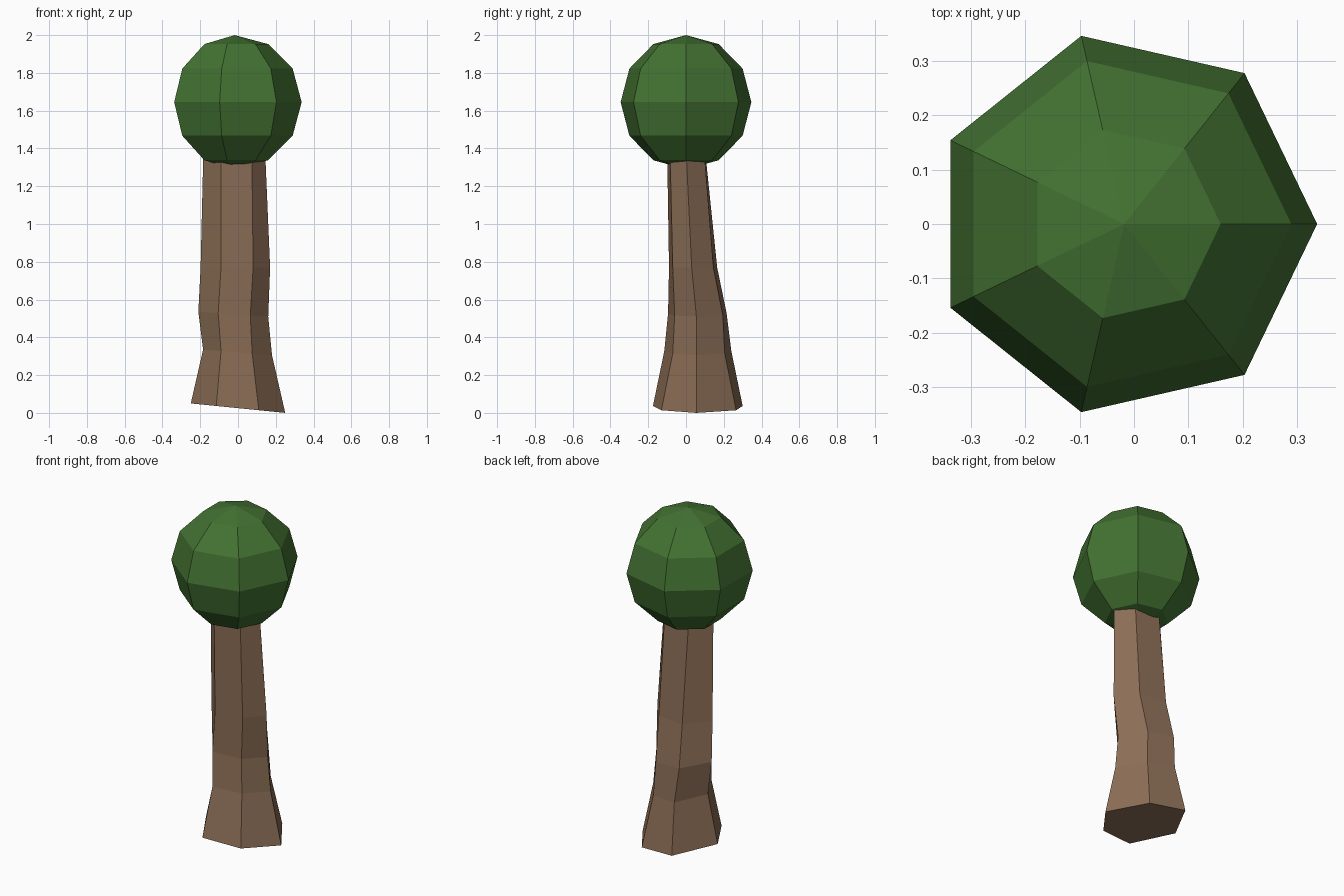
import bpy
import bmesh
import math

if "Cube" in bpy.data.objects:
    bpy.data.objects.remove(bpy.data.objects["Cube"], do_unlink=True)


def make_material(name, rgb):
    mat = bpy.data.materials.new(name)
    mat.use_nodes = True
    colour = (*rgb, 1.0)
    mat.diffuse_color = colour
    mat.node_tree.nodes["Principled BSDF"].inputs["Base Color"].default_value = colour
    return mat


def loft(name, rings, material, bottom=None, top=None):
    """Skin rings of points from bottom to top; ends close with a pole or a flat cap."""
    bm = bmesh.new()
    loops = [[bm.verts.new(point) for point in ring] for ring in rings]
    count = len(loops[0])
    for low, high in zip(loops, loops[1:]):
        for i in range(count):
            j = (i + 1) % count
            bm.faces.new((low[i], low[j], high[j], high[i]))
    for loop, pole in ((loops[0], bottom), (loops[-1], top)):
        if pole is None:
            bm.faces.new(loop)
        else:
            tip = bm.verts.new(pole)
            for i in range(count):
                bm.faces.new((loop[i], loop[(i + 1) % count], tip))
    bmesh.ops.recalc_face_normals(bm, faces=bm.faces)
    mesh = bpy.data.meshes.new(name)
    bm.to_mesh(mesh)
    bm.free()
    mesh.materials.append(material)
    obj = bpy.data.objects.new(name, mesh)
    bpy.context.collection.objects.link(obj)
    return obj


bark = make_material("bark brown", (0.26, 0.155, 0.093))
leaves = make_material("leaf green", (0.056, 0.168, 0.032))

# Crown: faceted ball with a corner facing +x
SIDES, BANDS = 7, 6
RADIUS, CX, CZ = 0.355, -0.018, 1.645


def crown_ring(band):
    pitch = math.pi * (band / BANDS - 0.5)
    r = RADIUS * math.cos(pitch)
    z = CZ + RADIUS * math.sin(pitch)
    angles = [math.tau * i / SIDES for i in range(SIDES)]
    return [(CX + r * math.cos(a), r * math.sin(a), z) for a in angles]


loft("crown", [crown_ring(b) for b in range(1, BANDS)], leaves,
     bottom=(CX, 0, CZ - RADIUS), top=(CX, 0, CZ + RADIUS))


# Trunk: crooked six-sided column, flared at the foot, each ring tilted slightly
def trunk_ring(z, tilt, xs, fronts, mid, backs):
    left, inner_left, inner_right, right = xs
    outline = [(right, mid), (inner_right, backs[1]), (inner_left, backs[0]),
               (left, mid), (inner_left, fronts[0]), (inner_right, fronts[1])]
    return [(x, y, z - tilt * x) for x, y in outline]


trunk_rings = [
    trunk_ring(0.025, 0.1, (-0.25, -0.115, 0.11, 0.25), (-0.175, -0.13), 0.055, (0.3, 0.265)),
    trunk_ring(0.32, 0.08, (-0.185, -0.09, 0.075, 0.18), (-0.115, -0.07), 0.055, (0.24, 0.205)),
    trunk_ring(0.52, 0.07, (-0.21, -0.105, 0.065, 0.16), (-0.095, -0.06), 0.055, (0.215, 0.195)),
    trunk_ring(0.77, 0, (-0.198, -0.09, 0.08, 0.17), (-0.09, -0.07), 0.03, (0.165, 0.145)),
    trunk_ring(1.4, 0, (-0.183, -0.09, 0.073, 0.143), (-0.1, -0.085), 0, (0.1, 0.095)),
]
loft("trunk", trunk_rings, bark)
